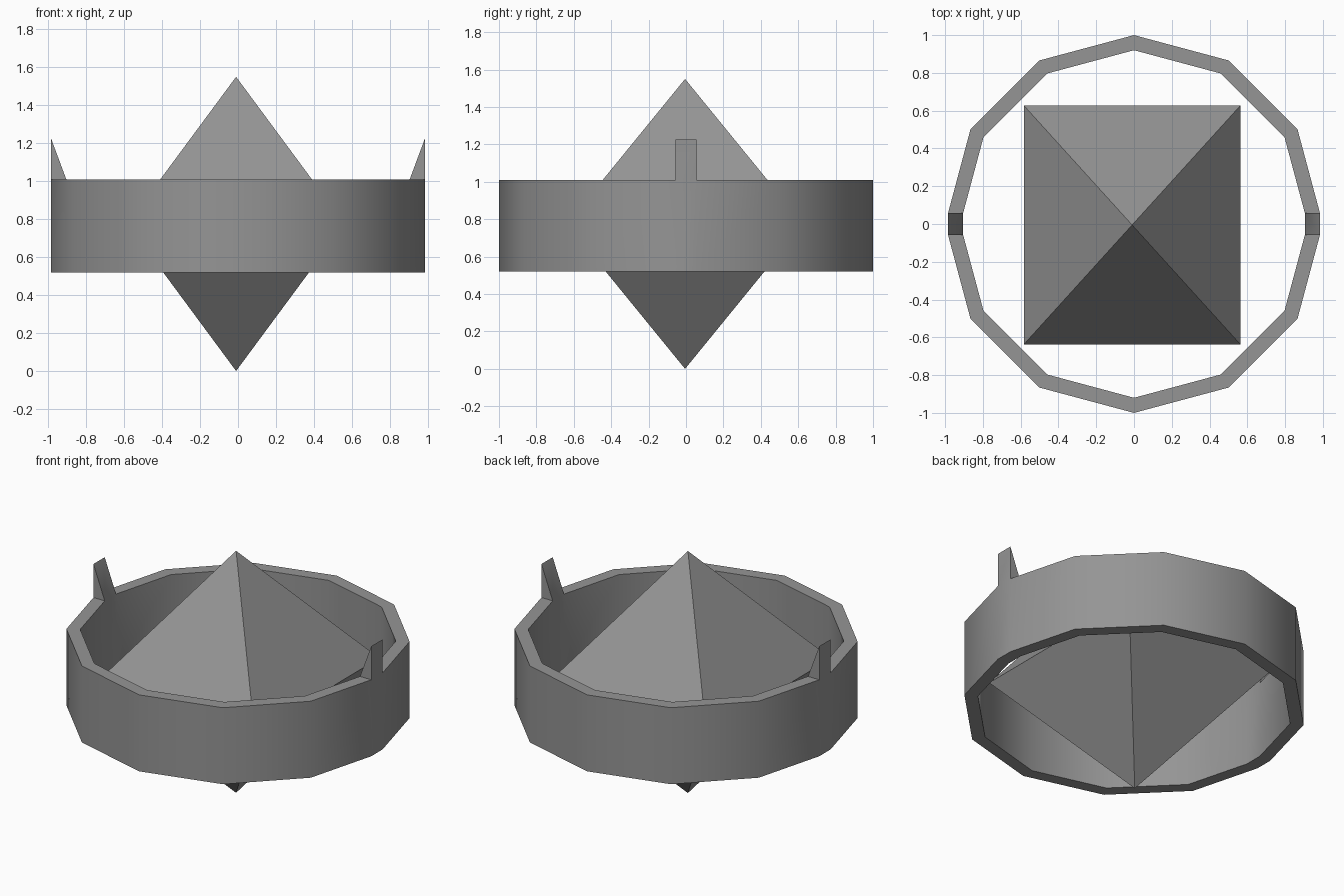
import bpy
import bmesh
from math import sin, cos, radians

if "Cube" in bpy.data.objects:
    bpy.data.objects.remove(bpy.data.objects["Cube"])

grey = bpy.data.materials.new("plain grey")
grey.use_nodes = True
grey.diffuse_color = (0.3, 0.3, 0.3, 1)
grey.node_tree.nodes["Principled BSDF"].inputs["Base Color"].default_value = grey.diffuse_color


def finish(name, bm):
    bmesh.ops.recalc_face_normals(bm, faces=bm.faces)
    mesh = bpy.data.meshes.new(name)
    bm.to_mesh(mesh)
    bm.free()
    mesh.materials.append(grey)
    obj = bpy.data.objects.new(name, mesh)
    bpy.context.collection.objects.link(obj)
    return obj


def outline(radius, half_tab):
    """Twelve-sided outline whose left and right corners are cut flat."""
    points = []
    for i in range(12):
        a = radians(30 * i)
        x, y = radius * cos(a), radius * sin(a)
        if i % 6 == 0:
            side = 1 if x > 0 else -1
            cut = side * (radius - half_tab * 0.268)
            points += [(cut, -side * half_tab), (cut, side * half_tab)]
        else:
            points.append((x, y))
    return points


# Ring wall with a pointed sight tab growing from each flat side
bottom, top, tab_top, half_tab = 0.52, 1.01, 1.225, 0.057
bm = bmesh.new()


def loop(radius, z):
    return [bm.verts.new((x, y, z)) for x, y in outline(radius, half_tab)]


outer_low, outer_high = loop(1.0, bottom), loop(1.0, top)
inner_low, inner_high = loop(0.92, bottom), loop(0.92, top)
count = len(outer_low)
for i in range(count):
    j = (i + 1) % count
    bm.faces.new((outer_low[i], outer_low[j], outer_high[j], outer_high[i]))
    bm.faces.new((inner_low[j], inner_low[i], inner_high[i], inner_high[j]))
    bm.faces.new((outer_low[j], outer_low[i], inner_low[i], inner_low[j]))
    if i % 7:
        bm.faces.new((outer_high[i], outer_high[j], inner_high[j], inner_high[i]))
        continue
    # Tab: upright outer face, sloping inner face and two triangular cheeks
    a, b = (bm.verts.new((v.co.x, v.co.y, tab_top)) for v in (outer_high[i], outer_high[j]))
    bm.faces.new((outer_high[i], outer_high[j], b, a))
    bm.faces.new((a, b, inner_high[j], inner_high[i]))
    bm.faces.new((outer_high[i], a, inner_high[i]))
    bm.faces.new((outer_high[j], inner_high[j], b))
ring = finish("ring", bm)
bpy.ops.object.select_all(action='DESELECT')
ring.select_set(True)
bpy.context.view_layer.objects.active = ring
bpy.ops.object.shade_smooth_by_angle(angle=radians(40))

# Central double pyramid
bm = bmesh.new()
cx, cy, middle = -0.01, -0.005, 0.775
base = [bm.verts.new((cx + sx * 0.573, cy + sy * 0.632, middle))
        for sx, sy in ((-1, -1), (1, -1), (1, 1), (-1, 1))]
for z in (0, 2 * middle):
    apex = bm.verts.new((cx, cy, z))
    for i in range(4):
        bm.faces.new((base[i], base[(i + 1) % 4], apex))
finish("double_pyramid", bm)
